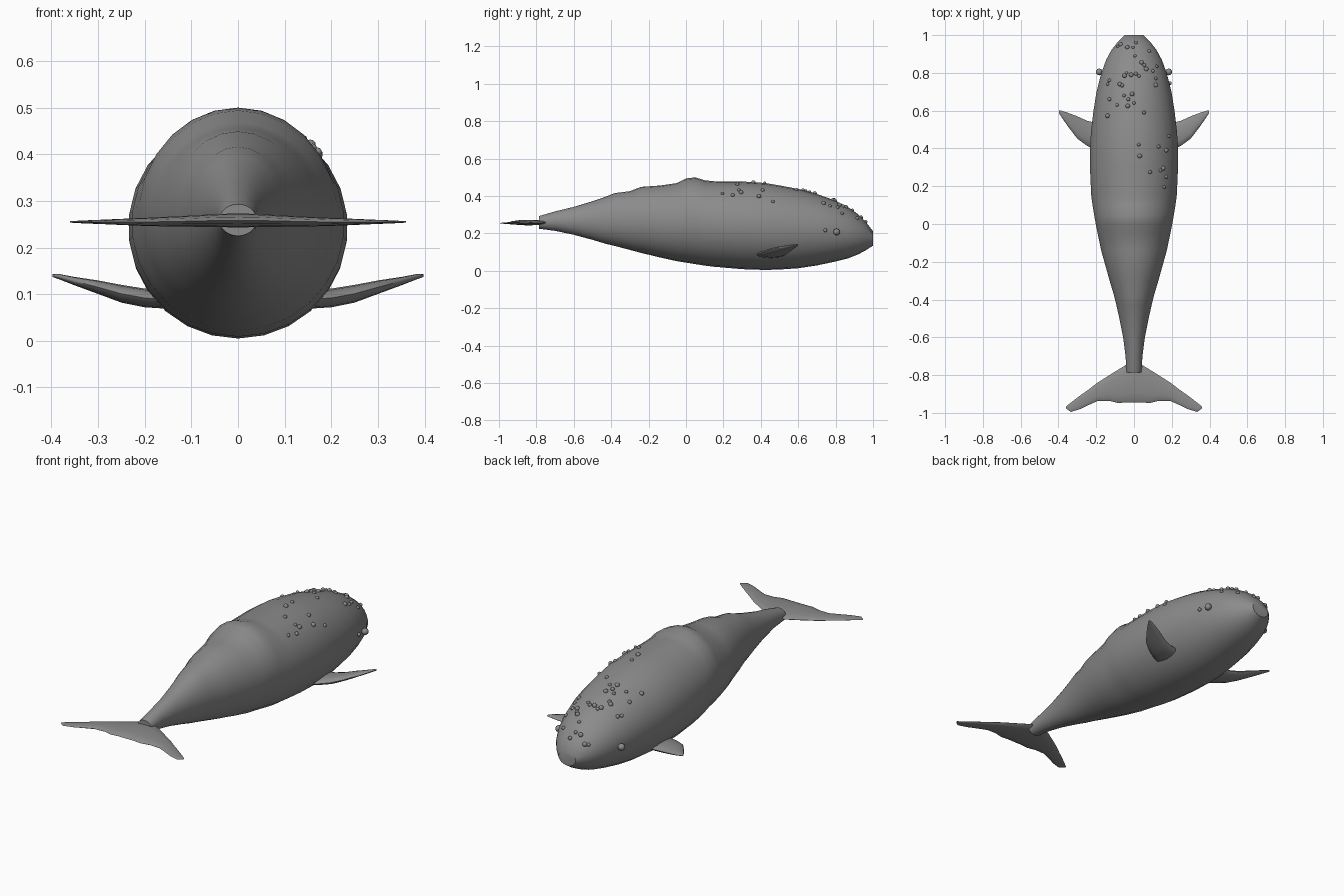
import bpy, bmesh, math
from mathutils import Matrix

grey = bpy.data.materials.new("whale grey")
grey.diffuse_color = (0.26, 0.26, 0.26, 1)


def finish(name, bm, angle=40):
    bmesh.ops.recalc_face_normals(bm, faces=bm.faces[:])
    me = bpy.data.meshes.new(name)
    bm.to_mesh(me)
    bm.free()
    me.materials.append(grey)
    ob = bpy.data.objects.new(name, me)
    bpy.context.collection.objects.link(ob)
    bpy.ops.object.select_all(action='DESELECT')
    ob.select_set(True)
    bpy.context.view_layer.objects.active = ob
    bpy.ops.object.shade_smooth_by_angle(angle=math.radians(angle))
    return ob


def loft(name, rings, angle=40):
    """Skin closed rings of points and cap both ends."""
    bm = bmesh.new()
    loops = [[bm.verts.new(p) for p in r] for r in rings]
    n = len(loops[0])
    for a, b in zip(loops, loops[1:]):
        for i in range(n):
            j = (i + 1) % n
            bm.faces.new((a[i], a[j], b[j], b[i]))
    bm.faces.new(loops[0])
    bm.faces.new(loops[-1])
    return finish(name, bm, angle)


# Body stations: y, half width, belly z, back z (with ridges along the tail stock)
BODY = [
    (-0.785, .040, .225, .293), (-0.70, .045, .214, .318), (-0.60, .058, .193, .342),
    (-0.50, .078, .166, .372), (-0.43, .094, .145, .396), (-0.38, .106, .133, .416),
    (-0.30, .130, .112, .426), (-0.24, .147, .096, .449), (-0.14, .175, .072, .456),
    (-0.05, .194, .052, .469), (0.00, .204, .044, .494), (0.05, .213, .036, .500),
    (0.10, .221, .028, .484), (0.15, .228, .022, .479), (0.30, .235, .009, .478),
    (0.42, .234, .005, .470), (0.50, .228, .007, .457), (0.60, .216, .014, .438),
    (0.70, .200, .029, .411), (0.80, .174, .050, .375), (0.87, .148, .068, .338),
    (0.92, .121, .088, .303), (0.96, .090, .109, .263), (1.00, .050, .135, .212),
]
SIDES = 26


def section(y):
    """Half width, centre height and half height of the body at y."""
    for a, b in zip(BODY, BODY[1:]):
        if a[0] <= y <= b[0]:
            t = (y - a[0]) / (b[0] - a[0])
            w, lo, hi = (a[k] + (b[k] - a[k]) * t for k in (1, 2, 3))
            return w, (lo + hi) / 2, (hi - lo) / 2


def back_height(x, y):
    w, zc, h = section(y)
    return zc + h * math.sqrt(max(0, 1 - (x / w) ** 2))


loft("body", [[(w * math.sin(2 * math.pi * i / SIDES), y,
                (lo + hi) / 2 + (hi - lo) / 2 * math.cos(2 * math.pi * i / SIDES))
               for i in range(SIDES)] for y, w, lo, hi in BODY])


def fin(name, stations, side):
    """Stations: x, one edge y, other edge y, middle z, thickness."""
    n = 12
    rings = []
    for x, y0, y1, z, th in stations:
        rings.append([(side * x, (y0 + y1) / 2 + (y1 - y0) / 2 * math.cos(2 * math.pi * i / n),
                       z + th / 2 * math.sin(2 * math.pi * i / n)) for i in range(n)])
    return loft(name, rings, 60)


FLIPPER = [
    (.14, .36, .53, .088, .040), (.20, .39, .535, .092, .040), (.25, .415, .547, .101, .038),
    (.30, .452, .570, .115, .029), (.35, .517, .589, .128, .018), (.385, .568, .600, .138, .011),
    (.398, .588, .600, .140, .006),
]
FLUKE = [
    (0, -.945, -.74, .258, .030), (.045, -.945, -.748, .258, .028),
    (.085, -.948, -.772, .257, .025), (.13, -.936, -.800, .256, .022),
    (.19, -.936, -.838, .255, .018), (.24, -.958, -.876, .255, .014),
    (.285, -.980, -.908, .255, .010), (.335, -.995, -.946, .255, .006),
    (.36, -.976, -.966, .255, .003),
]
for side, word in ((1, "right"), (-1, "left")):
    fin(word + "_flipper", FLIPPER, side)

# Tail fluke runs from tip to tip
fin("tail_fluke", [(-s[0],) + s[1:] for s in FLUKE[:0:-1]] + FLUKE, 1)


def balls(name, spots):
    bm = bmesh.new()
    for x, y, z, r in spots:
        bmesh.ops.create_icosphere(bm, subdivisions=2, radius=r,
                                   matrix=Matrix.Translation((x, y, z)))
    return finish(name, bm, 60)


# Eyes
balls("eyes", [(s * .184, .805, .208, .018) for s in (1, -1)])

# Bumps scattered over the head and back
SPOTS = [
    (-.085, .94), (-.07, .95), (.01, .96), (-.005, .935), (-.035, .935), (.08, .915),
    (.005, .89), (.04, .855), (.055, .84), (.12, .835), (.065, .82), (.1, .81),
    (-.04, .80), (-.015, .79), (.01, .795), (.027, .783), (-.05, .785), (-.13, .76),
    (-.14, .74), (-.075, .74), (-.063, .733), (.115, .77), (.115, .735), (.19, .745),
    (-.052, .68), (-.01, .688), (-.03, .66), (0, .64), (-.033, .625), (-.13, .66),
    (-.09, .63), (-.14, .573), (.053, .59), (.025, .42), (.03, .36), (.13, .41),
    (.185, .465), (.17, .39), (.085, .275), (.14, .283), (.155, .295), (.17, .25),
    (.16, .195),
]
balls("back_bumps", [(x, y, back_height(x, y), (.009, .012, .010)[i % 3])
                     for i, (x, y) in enumerate(SPOTS)])
